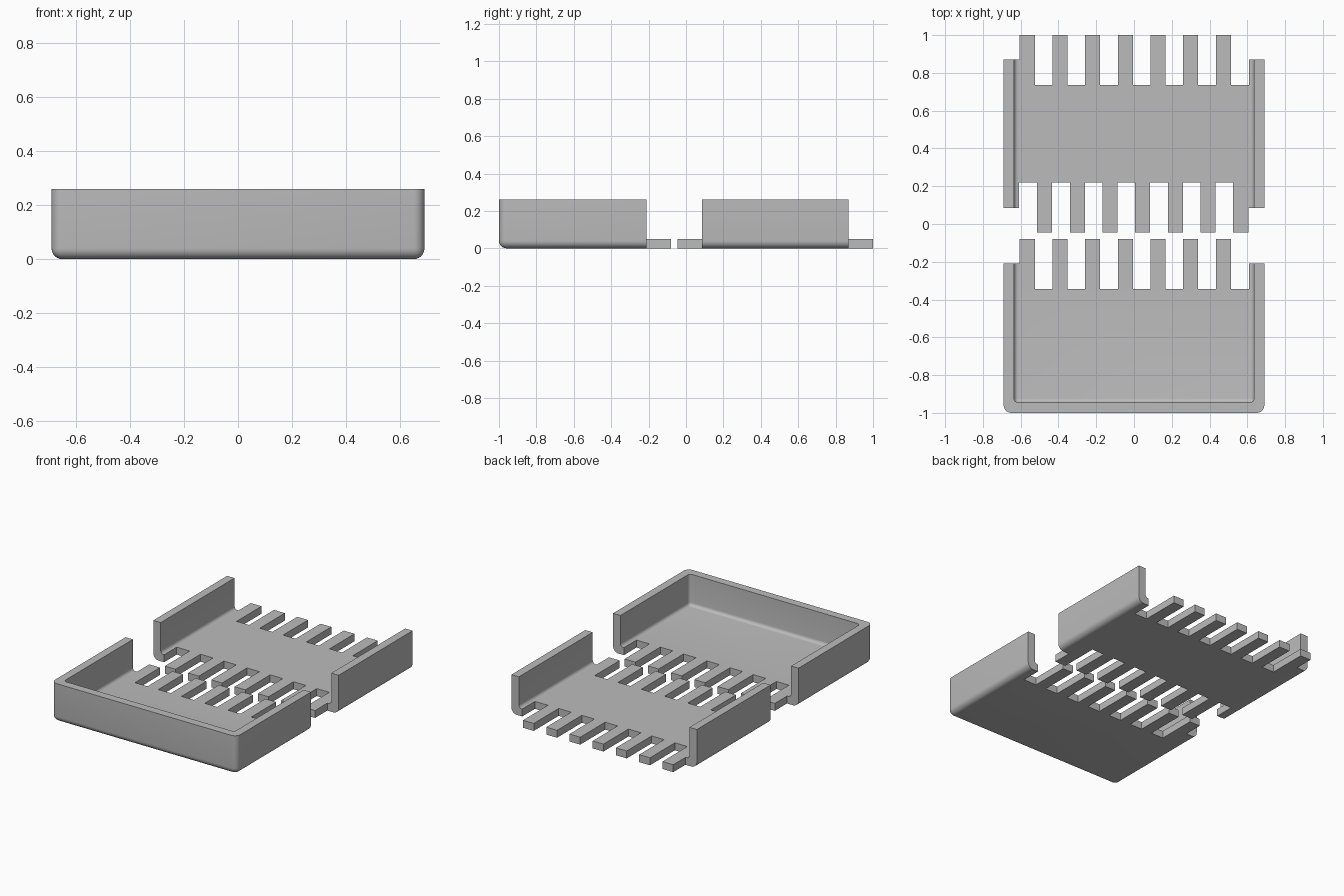
import bpy, bmesh
from mathutils import Matrix, Vector

cube = bpy.data.objects.get("Cube")
if cube:
    bpy.data.objects.remove(cube, do_unlink=True)

grey = bpy.data.materials.new("plain grey")
grey.use_nodes = True
colour = (0.5, 0.5, 0.5, 1)
grey.diffuse_color = colour
grey.node_tree.nodes["Principled BSDF"].inputs["Base Color"].default_value = colour

HALF, HEIGHT, WALL, FLOOR = 0.69, 0.26, 0.055, 0.05
PITCH, FINGER, REACH, NOTCH = 0.173, 0.08, 0.265, 0.135
EDGE, FAR = 0.605, 0.61


def add_box(bm, x, y, z):
    size = Vector((x[1] - x[0], y[1] - y[0], z[1] - z[0]))
    mid = Vector((sum(x), sum(y), sum(z))) / 2
    return bmesh.ops.create_cube(
        bm, size=1, matrix=Matrix.Translation(mid) @ Matrix.Diagonal(size).to_4x4())


def make_object(name, bm):
    mesh = bpy.data.meshes.new(name)
    bm.to_mesh(mesh)
    bm.free()
    mesh.materials.append(grey)
    obj = bpy.data.objects.new(name, mesh)
    bpy.context.collection.objects.link(obj)
    return obj


def trough(name, half, y, z, radius, closed):
    """Box with round bottom edges; a closed one is also round at the front."""
    bm = bmesh.new()
    add_box(bm, (-half, half), y, z)

    def rounded(edge):
        a, b = (v.co for v in edge.verts)
        bottom = max(a.z, b.z) < z[0] + 0.001
        front = max(a.y, b.y) < y[0] + 0.001
        along = abs(a.y - b.y) > 0.001
        upright = abs(a.z - b.z) > 0.001
        return (bottom and (along or (front and closed))) or (closed and front and upright)

    bmesh.ops.bevel(bm, geom=[e for e in bm.edges if rounded(e)], offset=radius,
                    segments=6, profile=0.5, affect='EDGES', clamp_overlap=True)
    return make_object(name, bm)


def combine(body, tool, operation):
    bpy.ops.object.select_all(action='DESELECT')
    bpy.context.view_layer.objects.active = body
    body.select_set(True)
    mod = body.modifiers.new(operation.lower(), 'BOOLEAN')
    mod.operation, mod.solver, mod.object = operation, 'EXACT', tool
    tool.hide_render = True
    bpy.ops.object.modifier_apply(modifier=mod.name)
    bpy.data.objects.remove(tool, do_unlink=True)


def comb_edge(body, wall_end, side):
    """Notch the floor at one open end and add a row of seven fingers."""
    root = wall_end - side * NOTCH
    bm = bmesh.new()
    ends = sorted((root, root + side * 0.4))
    xs = sorted((-side * EDGE, side * FAR))
    add_box(bm, xs, ends, (-0.1, 0.1))
    combine(body, make_object("notch_cutter", bm), 'DIFFERENCE')
    bm = bmesh.new()
    for i in range(7):
        start = side * (-EDGE + PITCH * i)
        add_box(bm, sorted((start, start + side * FINGER)),
                sorted((root - side * 0.05, root + side * REACH)), (0, FLOOR))
    combine(body, make_object("fingers", bm), 'UNION')


def tray(name, y0, y1, closed):
    body = trough(name, HALF, (y0, y1), (0, HEIGHT), 0.04, closed)
    inner_start = y0 + WALL if closed else y0 - 0.2
    cavity = trough("cavity_cutter", HALF - WALL, (inner_start, y1 + 0.2),
                    (FLOOR, 0.5), 0.022, closed)
    combine(body, cavity, 'DIFFERENCE')
    comb_edge(body, y1, 1)
    if not closed:
        comb_edge(body, y0, -1)
    bpy.ops.object.shade_smooth_by_angle()
    return body


# Closed end tray in front, open channel section behind it
tray("end_tray", -1.0, -0.21, True)
tray("channel_section", 0.085, 0.87, False)
